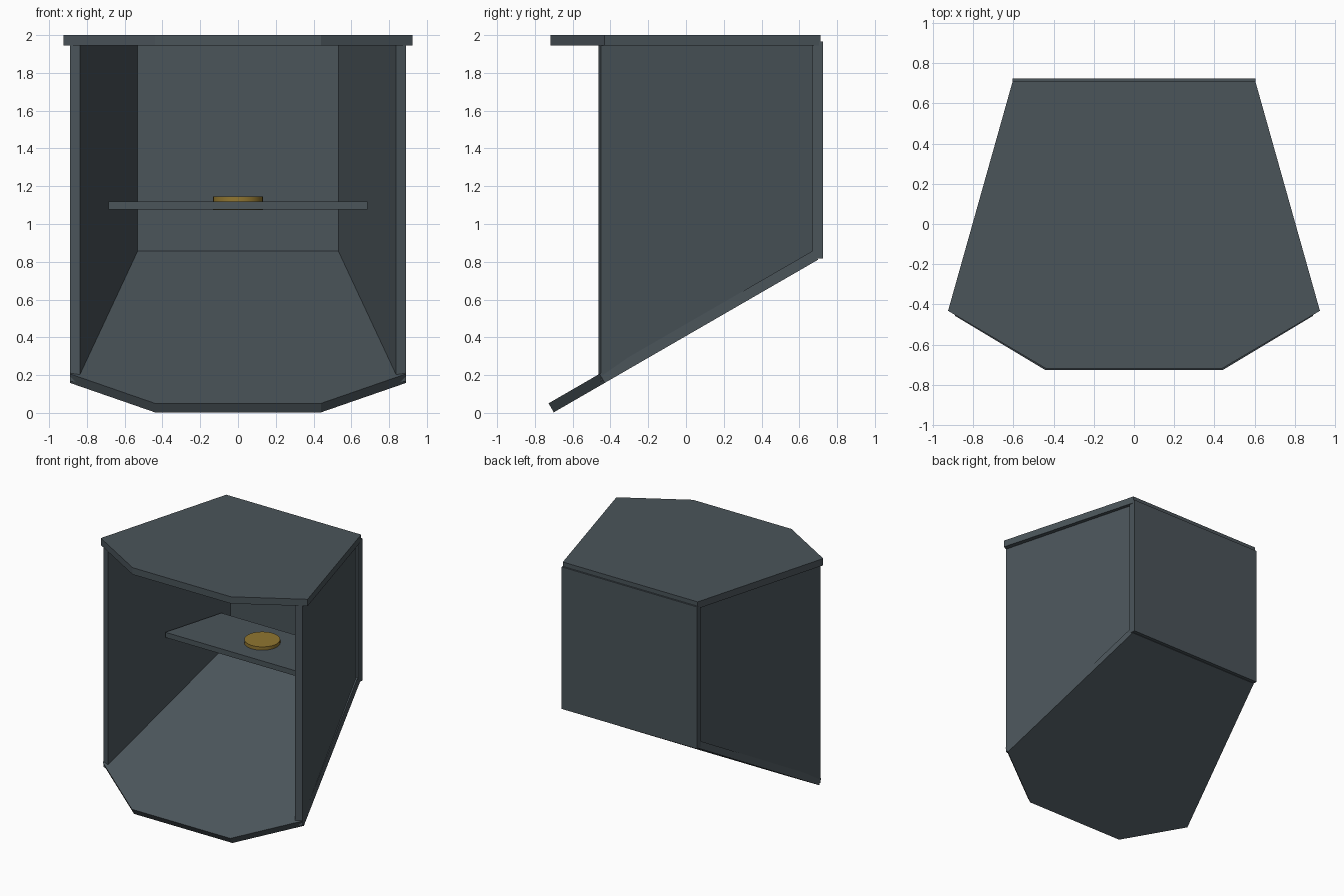
import bpy, bmesh, math
from mathutils import Vector

cube = bpy.data.objects.get("Cube")
if cube:
    bpy.data.objects.remove(cube, do_unlink=True)


def make_material(name, rgb):
    mat = bpy.data.materials.new(name)
    mat.use_nodes = True
    mat.diffuse_color = (*rgb, 1)
    mat.node_tree.nodes["Principled BSDF"].inputs["Base Color"].default_value = (*rgb, 1)
    return mat


slate = make_material("slate grey", (0.069, 0.089, 0.102))
gold = make_material("dull gold", (0.28, 0.18, 0.03))


def panel(name, outline, offset, mat=slate):
    """Extrude a flat outline into a board."""
    bm = bmesh.new()
    face = bm.faces.new([bm.verts.new(p) for p in outline])
    moved = bmesh.ops.extrude_face_region(bm, geom=[face], use_keep_orig=True)["geom"]
    bmesh.ops.translate(bm, vec=Vector(offset),
                        verts=[g for g in moved if isinstance(g, bmesh.types.BMVert)])
    bmesh.ops.recalc_face_normals(bm, faces=bm.faces)
    mesh = bpy.data.meshes.new(name)
    bm.to_mesh(mesh)
    bm.free()
    mesh.materials.append(mat)
    obj = bpy.data.objects.new(name, mesh)
    bpy.context.collection.objects.link(obj)
    return obj


def mirrored(half):
    """Close a right-hand outline with its mirror image."""
    return half + [(-x, y) for x, y in reversed(half)]


SLOPE = math.tan(math.radians(30))
THICK = 0.055


def underside(y):
    return 0.003 + SLOPE * (y + 0.70)


# Lid
lid = mirrored([(0.44, -0.718), (0.925, -0.432), (0.603, 0.712)])
panel("lid", [(x, y, 1.945) for x, y in lid], (0, 0, THICK))

# Sloping floor, thickened at right angles to the slope
floor = mirrored([(0.44, -0.70), (0.89, -0.43), (0.60, 0.70)])
panel("sloping_floor", [(x, y, underside(y)) for x, y in floor],
      (0, -THICK * 0.5, THICK * math.cos(math.radians(30))))

# Side walls
for name, s in (("left_wall", 1), ("right_wall", -1)):
    front, back = (0.89, -0.45), (0.585, 0.68)
    outline = [(s * x, y, z) for x, y, z in (
        (*front, underside(front[1]) + 0.02), (*front, 1.945),
        (*back, 1.945), (*back, underside(back[1]) + 0.02))]
    panel(name, outline, (-s * 0.053, -0.0145, 0))

# Back wall
panel("back_wall", [(-0.605, 0.67, 0.817), (0.605, 0.67, 0.817),
                    (0.605, 0.67, 1.965), (-0.605, 0.67, 1.965)], (0, THICK, 0))

# Shelf
shelf = mirrored([(0.685, 0.05), (0.54, 0.56)])
panel("shelf", [(x, y, 1.077) for x, y in shelf], (0, 0, 0.042))

# Round disc set through the shelf
bpy.ops.mesh.primitive_cylinder_add(vertices=32, radius=0.132, depth=0.071,
                                    location=(0, 0.31, 1.1105))
disc = bpy.context.object
disc.name = "round_disc"
disc.data.materials.append(gold)
bpy.ops.object.shade_smooth_by_angle()
